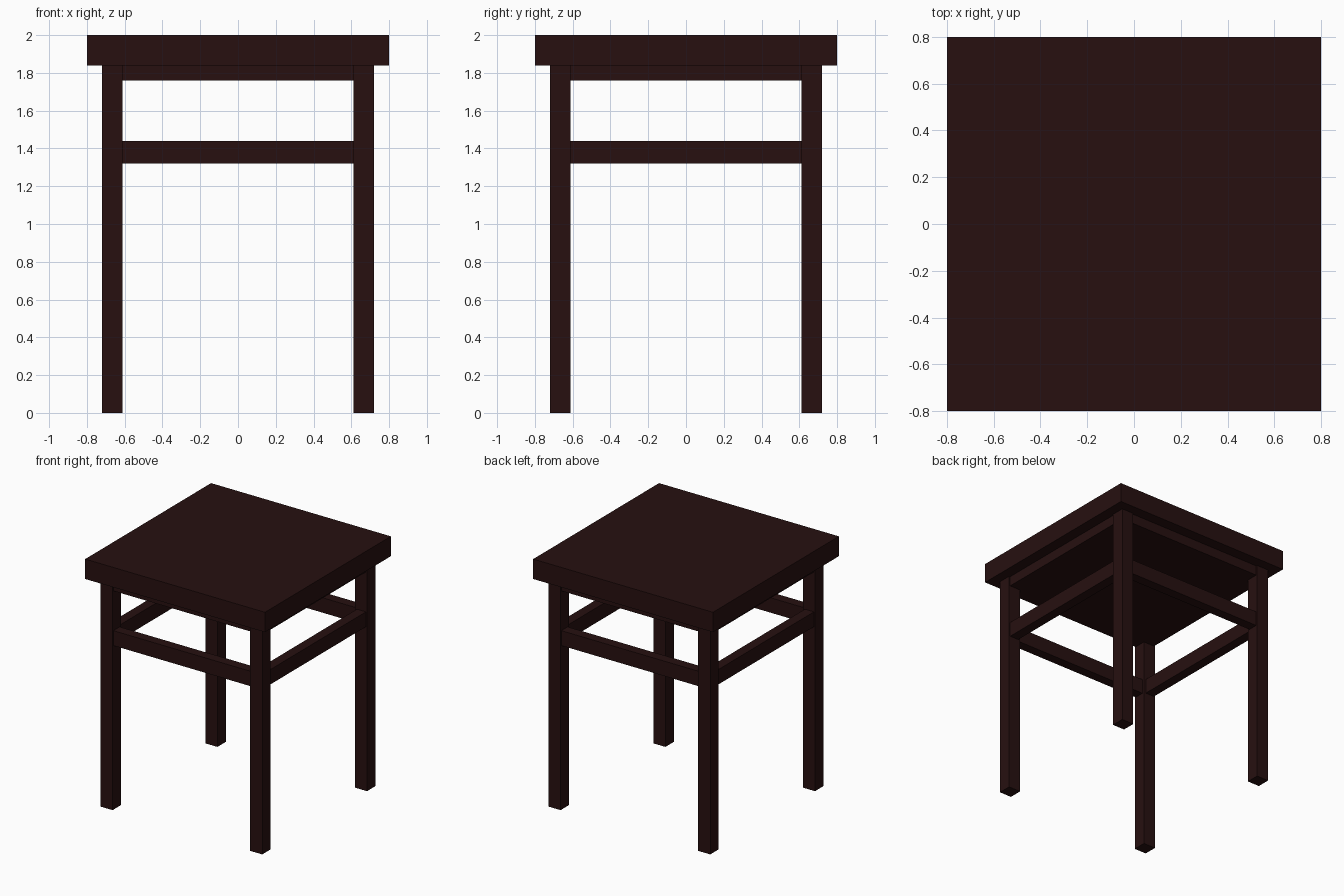
import bpy

if "Cube" in bpy.data.objects:
    bpy.data.objects.remove(bpy.data.objects["Cube"])

wood = bpy.data.materials.new("dark_wood")
wood.diffuse_color = (0.02, 0.005, 0.005, 1)
wood.use_nodes = True
wood.node_tree.nodes["Principled BSDF"].inputs["Base Color"].default_value = wood.diffuse_color


def box(name, x, y, z):
    """Axis-aligned box from (min, max) ranges."""
    bpy.ops.mesh.primitive_cube_add(
        size=1, location=[(a + b) / 2 for a, b in (x, y, z)])
    ob = bpy.context.object
    ob.name = name
    ob.scale = [b - a for a, b in (x, y, z)]
    bpy.ops.object.transform_apply(location=False, rotation=False, scale=True)
    ob.data.materials.append(wood)
    return ob


def span(a, b, side):
    return tuple(sorted((a * side, b * side)))


OUT, INN = 0.72, 0.612          # leg outer and inner faces
R_OUT, R_INN = 0.71, 0.63       # rail outer and inner faces

# Seat slab and the shallow block beneath it
box("seat", (-0.8, 0.8), (-0.8, 0.8), (1.84, 2.0))
box("seat_underframe", (-R_OUT, R_OUT), (-R_OUT, R_OUT), (1.76, 1.84))

# Four square legs
for sy, fb in ((-1, "front"), (1, "back")):
    for sx, lr in ((-1, "left"), (1, "right")):
        box(f"{fb}_{lr}_leg", span(INN, OUT, sx), span(INN, OUT, sy), (0, 1.84))

# Stretcher rails joining the legs
for s, fb, lr in ((-1, "front", "left"), (1, "back", "right")):
    box(f"{fb}_stretcher", (-INN, INN), span(R_INN, R_OUT, s), (1.32, 1.44))
    box(f"{lr}_stretcher", span(R_INN, R_OUT, s), (-INN, INN), (1.32, 1.44))
